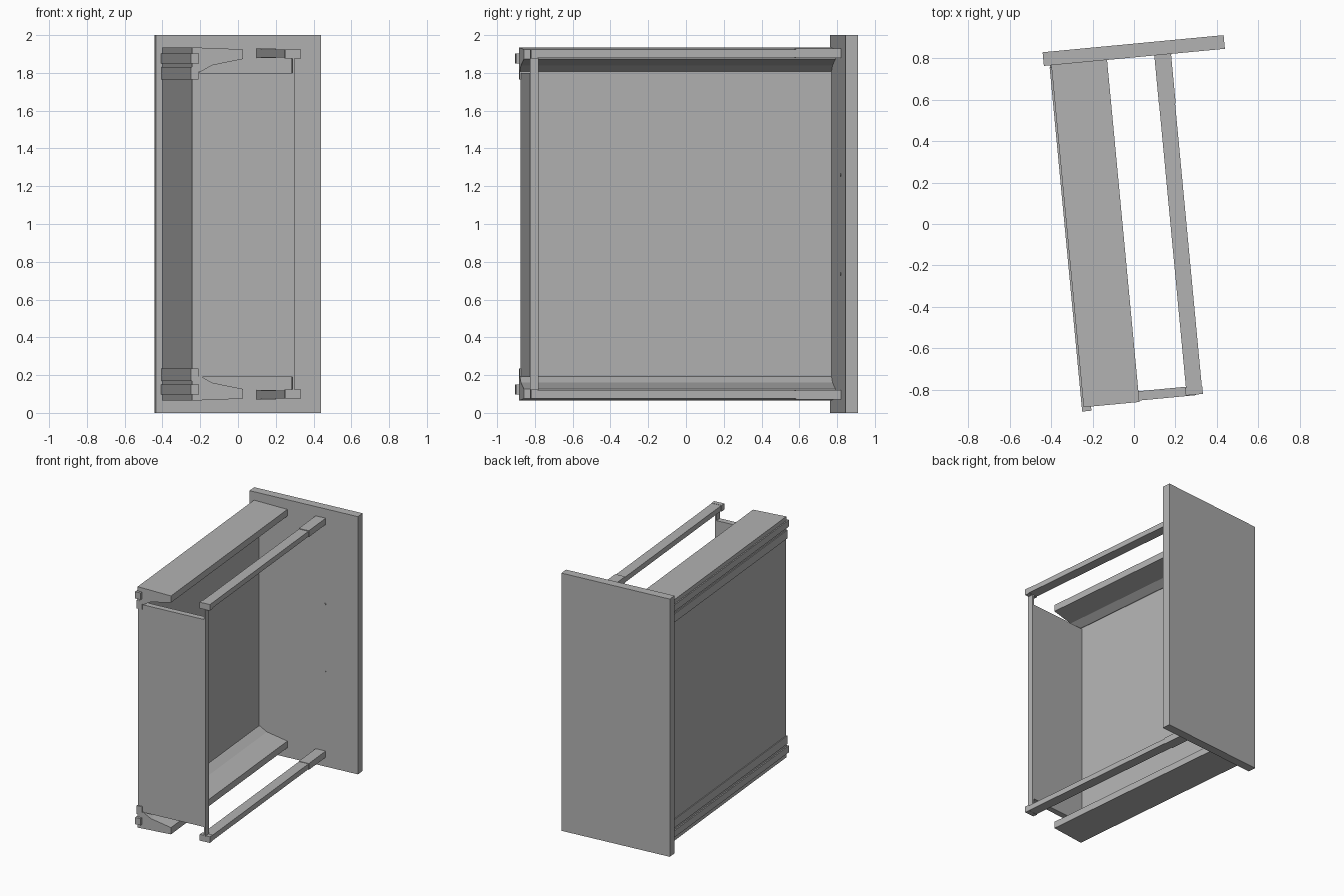
import bpy
import bmesh
from math import radians, pi
from mathutils import Matrix, Vector

cube = bpy.data.objects.get("Cube")
if cube:
    bpy.data.objects.remove(cube, do_unlink=True)

grey = bpy.data.materials.new("plain_grey")
grey.use_nodes = True
GREY = (0.45, 0.45, 0.45, 1)
grey.diffuse_color = GREY
grey.node_tree.nodes["Principled BSDF"].inputs["Base Color"].default_value = GREY

# The whole drawer lies on its side, turned slightly about the vertical
TURN = Matrix.Rotation(radians(5.4), 4, 'Z')


def finish(bm, name):
    bmesh.ops.transform(bm, matrix=TURN, verts=bm.verts)
    bmesh.ops.recalc_face_normals(bm, faces=bm.faces)
    mesh = bpy.data.meshes.new(name)
    bm.to_mesh(mesh)
    bm.free()
    mesh.materials.append(grey)
    obj = bpy.data.objects.new(name, mesh)
    bpy.context.collection.objects.link(obj)


def prism(name, profile, y0, y1, flip=False):
    """Extrude an x-z profile along y; flip mirrors it to the upper side."""
    bm = bmesh.new()
    verts = [bm.verts.new((x, y0, 2 - z if flip else z)) for x, z in profile]
    face = bm.faces.new(verts)
    new = bmesh.ops.extrude_face_region(bm, geom=[face])["geom"]
    moved = [v for v in new if isinstance(v, bmesh.types.BMVert)]
    bmesh.ops.translate(bm, vec=(0, y1 - y0, 0), verts=moved)
    finish(bm, name)


def box(name, x0, x1, y0, y1, z0, z1, flip=False):
    prism(name, [(x0, z0), (x1, z0), (x1, z1), (x0, z1)], y0, y1, flip)


# Main panels
box("front_panel", -0.361, 0.516, 0.80, 0.866, 0, 2)
box("drawer_bottom", -0.325, -0.285, -0.85, 0.80, 0.18, 1.82)
box("back_panel", -0.325, 0.221, -0.85, -0.805, 0.19, 1.80)
box("back_post", 0.209, 0.221, -0.85, -0.805, 0.12, 1.88)

# Side assemblies, repeated on the lower and upper side
wall = [(-0.325, 0.065), (-0.055, 0.075), (-0.055, 0.127),
        (-0.22, 0.16), (-0.275, 0.192), (-0.325, 0.192)]
for side, flip in (("lower", False), ("upper", True)):
    prism(side + "_side_wall", wall, -0.857, 0.80, flip)
    box(side + "_runner", -0.334, -0.289, -0.877, 0.79, 0.098, 0.15, flip)
    box(side + "_bottom_strip", -0.332, -0.29, -0.858, 0.80, 0.17, 0.235, flip)
    box(side + "_rail", 0.175, 0.252, -0.83, 0.57, 0.077, 0.118, flip)
    box(side + "_rail_end_block", 0.171, 0.254, -0.847, -0.81, 0.075, 0.123, flip)
    box(side + "_rail_socket", 0.174, 0.255, 0.56, 0.80, 0.072, 0.121, flip)

# Screw heads on the inner face of the front panel
for i, z in enumerate((0.735, 1.26)):
    bm = bmesh.new()
    spot = Matrix.Translation(Vector((0.25, 0.799, z))) @ Matrix.Rotation(pi / 2, 4, 'X')
    bmesh.ops.create_cone(bm, cap_ends=True, segments=12, radius1=0.008,
                          radius2=0.008, depth=0.006, matrix=spot)
    finish(bm, "panel_screw_%d" % (i + 1))
